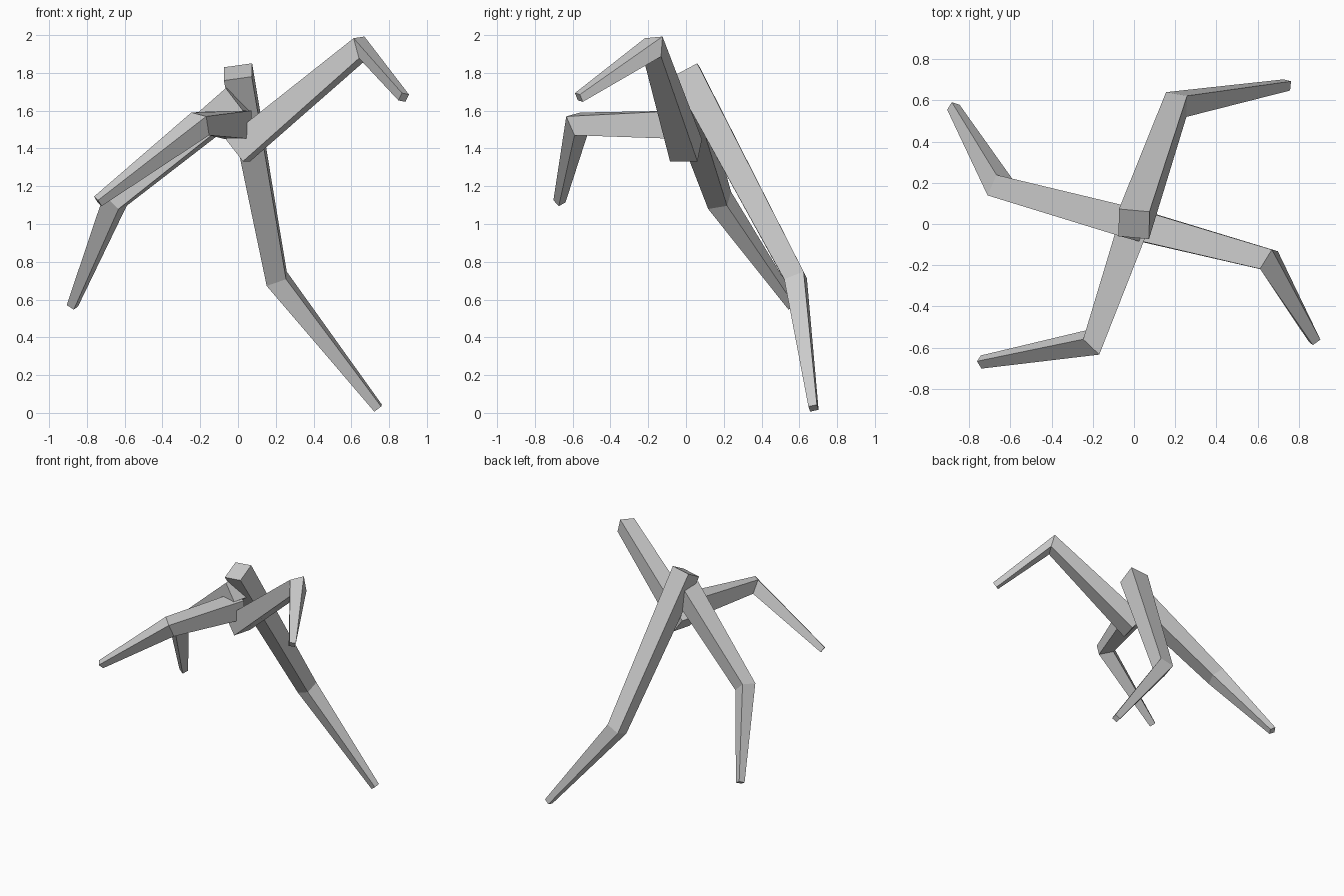
import bpy, bmesh
from mathutils import Vector

cube = bpy.data.objects.get("Cube")
if cube:
    bpy.data.objects.remove(cube, do_unlink=True)

# Single grey material
grey = bpy.data.materials.new("plain_grey")
grey.use_nodes = True
COLOUR = (0.6, 0.6, 0.6, 1)
grey.diffuse_color = COLOUR
grey.node_tree.nodes["Principled BSDF"].inputs["Base Color"].default_value = COLOUR

WIDTHS = (0.15, 0.11, 0.046)  # shoulder, knee, tip


def make_limb(name, base_z, knee, tip, side=None):
    """Bent square bar that tapers from a shoulder on the centre axis to its tip."""
    base, knee, tip = Vector((0, 0, base_z)), Vector(knee), Vector(tip)
    tangents = (knee - base, tip - base, tip - knee)
    u = Vector(side) if side else tangents[0].cross(Vector((0, 0, 1)))
    bm = bmesh.new()
    rings = []
    for centre, tangent, width in zip((base, knee, tip), tangents, WIDTHS):
        # Carry the side direction along the bend, square to the bar
        t = tangent.normalized()
        u = (u - t * u.dot(t)).normalized()
        v = t.cross(u)
        rings.append([bm.verts.new(centre + (u * a + v * b) * width / 2)
                      for a, b in ((-1, -1), (1, -1), (1, 1), (-1, 1))])
    for low, high in zip(rings, rings[1:]):
        for i in range(4):
            j = (i + 1) % 4
            bm.faces.new((low[i], low[j], high[j], high[i]))
    bm.faces.new(rings[0][::-1])
    bm.faces.new(rings[-1])
    bmesh.ops.recalc_face_normals(bm, faces=bm.faces)
    mesh = bpy.data.meshes.new(name)
    bm.to_mesh(mesh)
    bm.free()
    mesh.materials.append(grey)
    obj = bpy.data.objects.new(name, mesh)
    bpy.context.collection.objects.link(obj)


# Four limbs stacked around the centre axis
make_limb("back_left_limb", 1.805, (0.205, 0.58, 0.71), (0.742, 0.675, 0.025),
          side=(0.98, -0.09, 0.14))
make_limb("back_right_limb", 1.66, (-0.65, 0.178, 1.125), (-0.877, 0.567, 0.567))
make_limb("front_right_limb", 1.525, (-0.2, -0.575, 1.53), (-0.742, -0.67, 1.12))
make_limb("front_left_limb", 1.39, (0.655, -0.175, 1.935), (0.877, -0.567, 1.67))
